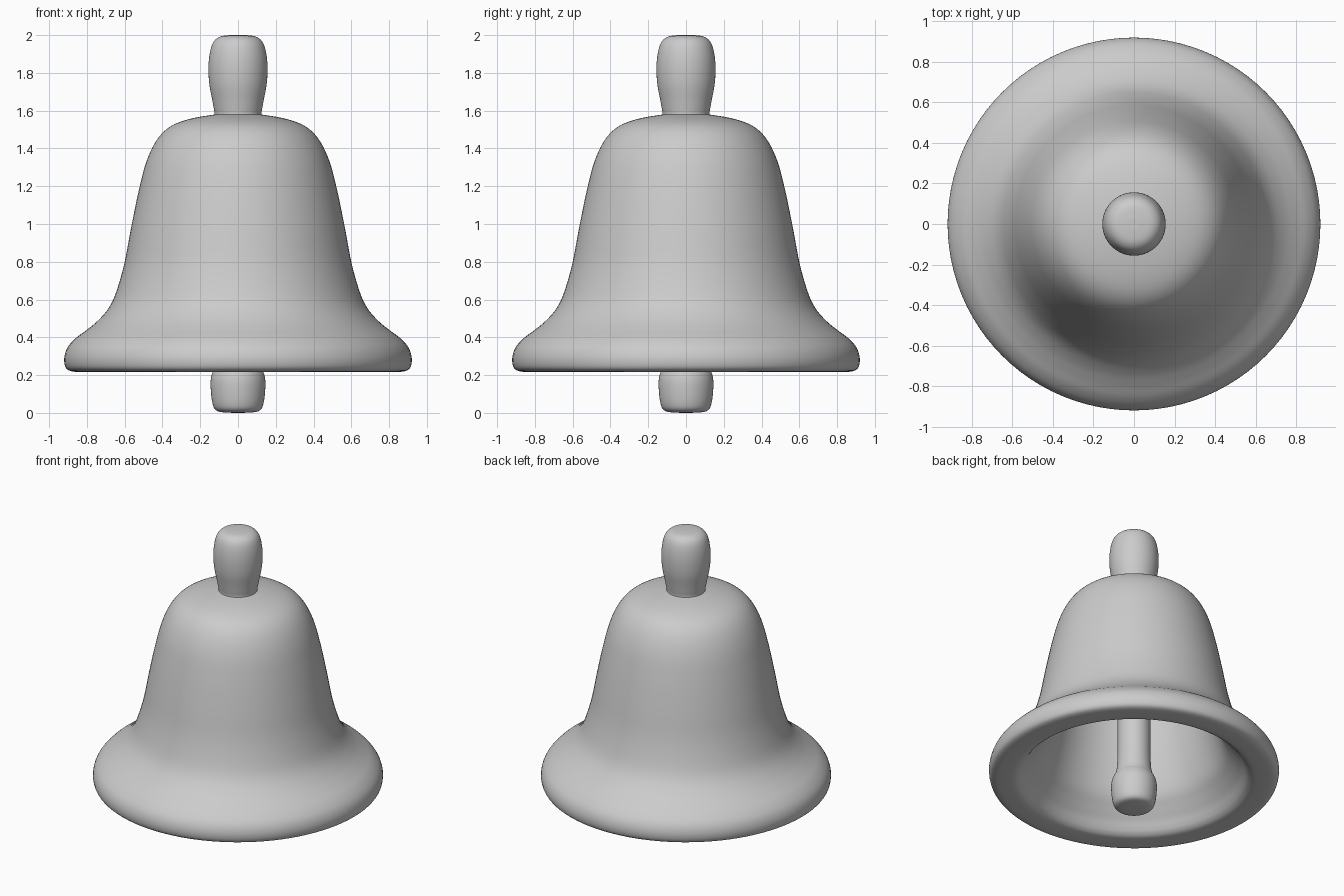
import bpy, bmesh, math
from mathutils import Vector

if "Cube" in bpy.data.objects:
    bpy.data.objects.remove(bpy.data.objects["Cube"])


def smooth_profile(pts, steps=5):
    """Catmull-Rom curve through (radius, height) points."""
    p = [Vector(q) for q in pts]
    p = [p[0] * 2 - p[1]] + p + [p[-1] * 2 - p[-2]]
    out = []
    for i in range(1, len(p) - 2):
        a, b, c, d = p[i - 1:i + 3]
        for s in range(steps):
            t = s / steps
            out.append(0.5 * (2 * b + (c - a) * t + (2 * a - 5 * b + 4 * c - d) * t ** 2
                              + (3 * b - a - 3 * c + d) * t ** 3))
    return out + [p[-2]]


def lathe(name, profile, segments=96):
    """Spin a profile about z and shade it smooth."""
    bm = bmesh.new()
    verts = [bm.verts.new((max(r, 0), 0, z)) for r, z in profile]
    edges = [bm.edges.new(e) for e in zip(verts, verts[1:])]
    bmesh.ops.spin(bm, geom=verts + edges, cent=(0, 0, 0), axis=(0, 0, 1),
                   angle=math.tau, steps=segments, use_merge=False)
    bmesh.ops.remove_doubles(bm, verts=bm.verts, dist=0.0005)
    bmesh.ops.recalc_face_normals(bm, faces=bm.faces)
    me = bpy.data.meshes.new(name)
    bm.to_mesh(me)
    bm.free()
    ob = bpy.data.objects.new(name, me)
    bpy.context.collection.objects.link(ob)
    bpy.context.view_layer.objects.active = ob
    ob.select_set(True)
    bpy.ops.object.shade_smooth_by_angle(angle=math.radians(40))
    ob.select_set(False)
    return ob


# Hollow bell: outer flare, rounded lip, inner wall
lathe("bell_body", smooth_profile([
    (0, 1.59), (0.12, 1.58), (0.26, 1.555), (0.36, 1.515), (0.43, 1.445), (0.485, 1.33),
    (0.527, 1.17), (0.566, 0.98), (0.602, 0.79), (0.645, 0.64), (0.685, 0.555),
    (0.74, 0.49), (0.80, 0.44), (0.86, 0.395), (0.903, 0.345), (0.92, 0.29),
    (0.912, 0.24), (0.88, 0.22), (0.82, 0.217), (0.76, 0.221), (0.728, 0.237),
    (0.706, 0.262), (0.68, 0.30), (0.635, 0.355), (0.58, 0.43), (0.54, 0.54),
    (0.50, 0.70), (0.465, 0.90), (0.43, 1.12), (0.38, 1.31), (0.28, 1.42),
    (0.16, 1.46), (0, 1.48)]))

# Handle on top
lathe("handle", smooth_profile([(0, 1.55), (0.115, 1.55), (0.124, 1.59), (0.135, 1.65),
                                (0.153, 1.75), (0.155, 1.86), (0.137, 1.95),
                                (0.10, 1.99), (0.04, 2.0), (0, 2.0)]))

# Clapper: rod and rounded bob
lathe("clapper", smooth_profile([(0, 0), (0.08, 0.003), (0.12, 0.017), (0.137, 0.06), (0.145, 0.14),
                                 (0.142, 0.19), (0.130, 0.225), (0.116, 0.255),
                                 (0.108, 0.31), (0.104, 0.45), (0.104, 1.0), (0.104, 1.48)]))
